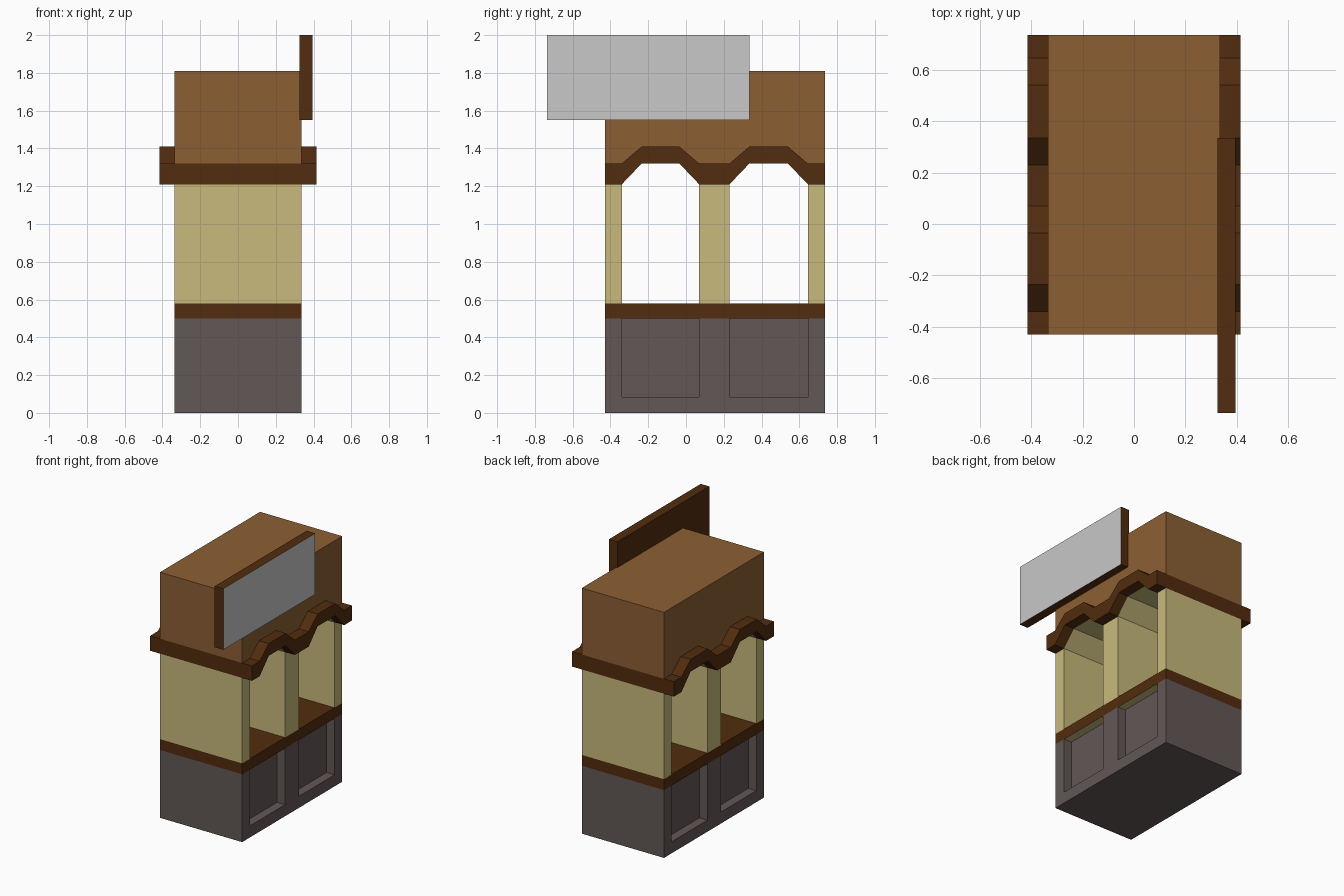
import bpy, bmesh

if "Cube" in bpy.data.objects:
    bpy.data.objects.remove(bpy.data.objects["Cube"])

def material(name, hex_code):
    def lin(c):
        return c / 12.92 if c <= 0.04045 else ((c + 0.055) / 1.055) ** 2.4
    m = bpy.data.materials.new(name)
    m.diffuse_color = [lin(int(hex_code[i:i + 2], 16) / 255) for i in (0, 2, 4)] + [1]
    m.use_nodes = True
    m.node_tree.nodes["Principled BSDF"].inputs["Base Color"].default_value = m.diffuse_color
    return m

STONE = material("grey_stone", "625856")
TRIM = material("dark_wood", "522C0E")
CREAM = material("cream_plaster", "C8BA7C")
ROOF = material("mid_wood", "8C5F33")
SIGN = material("light_grey", "C8C8C8")

def prism(name, profile, x0, x1, mats, rule=None):
    """Extrude a (y, z) profile along x; rule(face) picks the material slot."""
    bm = bmesh.new()
    face = bm.faces.new([bm.verts.new((x0, y, z)) for y, z in profile])
    new = bmesh.ops.extrude_face_region(bm, geom=[face])["geom"]
    bmesh.ops.translate(bm, vec=(x1 - x0, 0, 0),
                        verts=[g for g in new if isinstance(g, bmesh.types.BMVert)])
    bmesh.ops.recalc_face_normals(bm, faces=bm.faces[:])
    bm.normal_update()
    if rule:
        for f in bm.faces:
            f.material_index = int(rule(f))
    me = bpy.data.meshes.new(name)
    bm.to_mesh(me)
    bm.free()
    for m in mats:
        me.materials.append(m)
    ob = bpy.data.objects.new(name, me)
    bpy.context.collection.objects.link(ob)
    return ob

def box(name, x, y, z, mats, rule=None):
    return prism(name, [(y[0], z[0]), (y[1], z[0]), (y[1], z[1]), (y[0], z[1])],
                 x[0], x[1], mats, rule)

W = 0.335                       # half width of the body
Y0, Y1 = -0.43, 0.735           # front and back of the body
BAYS = [(-0.34, 0.07), (0.23, 0.645)]
SLOPE = 0.105                   # run of each arch slope
facing_down = lambda f: f.normal.z < -0.9

# base with two recessed panels on each side
base = box("base", (-W, W), (Y0, Y1), (0, 0.5), [STONE])
for i, bay in enumerate(BAYS):
    for s in (-1, 1):
        cutter = box("panel_cutter", sorted((s * 0.27, s * 0.5)), bay, (0.085, 0.6), [STONE])
        cutter.hide_render = True
        cutter.hide_set(True)
        mod = base.modifiers.new("recess", "BOOLEAN")
        mod.operation, mod.solver, mod.object = "DIFFERENCE", "EXACT", cutter

# counter slab
box("counter", (-W, W), (Y0, Y1), (0.5, 0.58), [TRIM, CREAM], facing_down)

# walls, and the wedge on each one that forms the arches
edges = [Y0, *BAYS[0], *BAYS[1], Y1]
for i, name in enumerate(("front", "middle", "back")):
    a, b = edges[2 * i], edges[2 * i + 1]
    box(name + "_wall", (-W, W), (a, b), (0.58, 1.21), [CREAM])
    top_a = a if i == 0 else a - SLOPE
    top_b = b if i == 2 else b + SLOPE
    prism(name + "_arch_shoulder", [(a, 1.21), (b, 1.21), (top_b, 1.32), (top_a, 1.32)],
          -W, W, [CREAM, TRIM], lambda f: abs(f.normal.y) > 0.99)

# upper box, whose underside is the arch ceiling
box("canopy", (-W, W), (Y0, Y1), (1.32, 1.81), [ROOF, CREAM], facing_down)

# wavy trim following the arches on both sides
lower, upper = [(Y0, 1.21)], [(Y0, 1.32)]
for a, b in BAYS:
    ys = (a, a + SLOPE, b - SLOPE, b)
    lower += list(zip(ys, (1.21, 1.32, 1.32, 1.21)))
    upper += list(zip(ys, (1.32, 1.41, 1.41, 1.32)))
lower.append((Y1, 1.21))
upper.append((Y1, 1.32))
for s, name in ((-1, "left_trim"), (1, "right_trim")):
    prism(name, lower + upper[::-1], s * W, s * 0.415, [TRIM])

# blank sign board projecting past the front
box("sign_board", (0.325, 0.395), (-0.735, 0.335), (1.55, 2.0), [TRIM, SIGN],
    lambda f: f.normal.x > 0.9)
